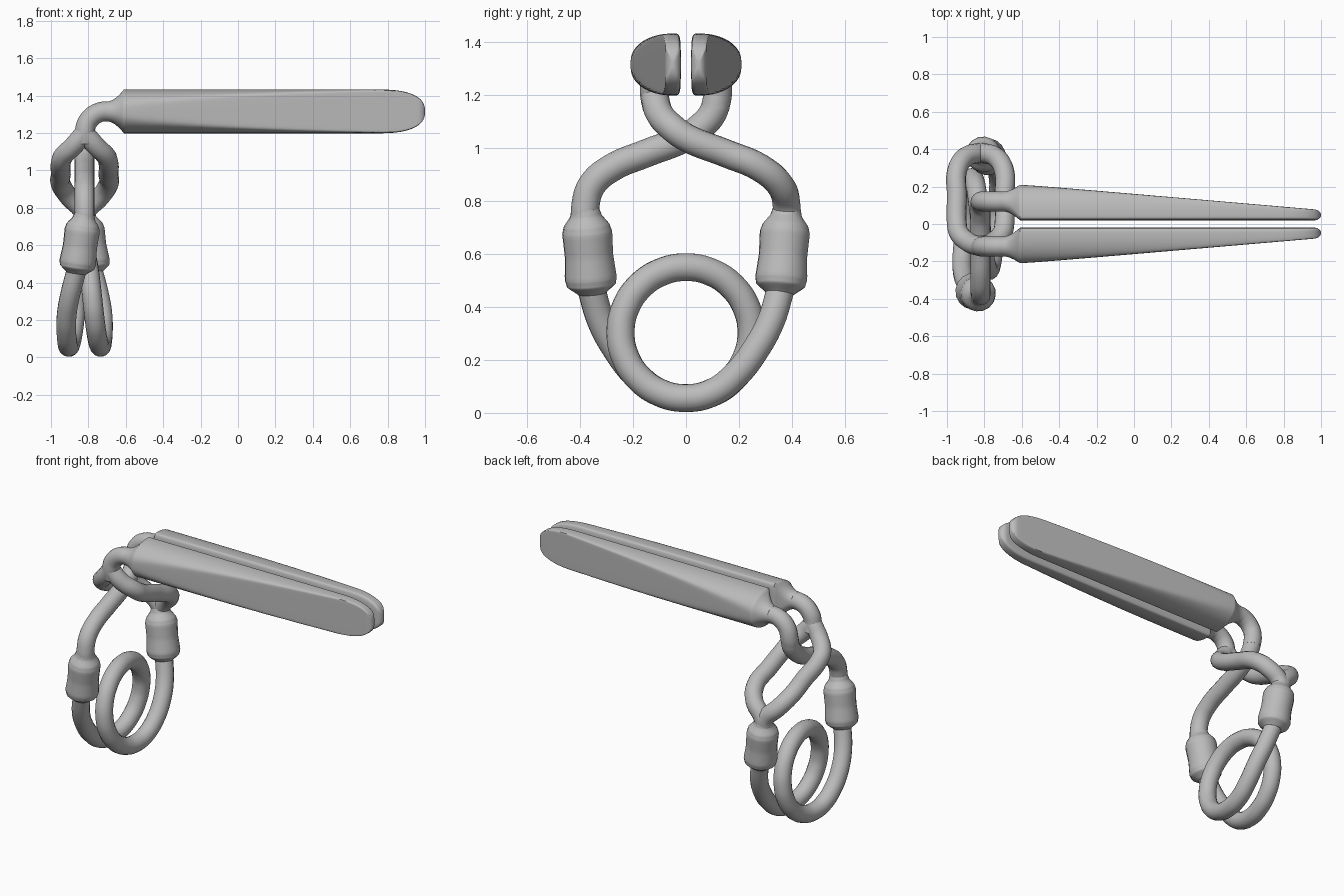
import bpy, bmesh, math

cube = bpy.data.objects.get("Cube")
if cube:
    bpy.data.objects.remove(cube, do_unlink=True)

ROD = 0.053       # rod radius
AXIS = -0.82      # x of the wire frame
STEM_Z = 1.315    # height of the blade centre line

steel = bpy.data.materials.new("satin grey metal")
steel.use_nodes = True
GREY = (0.5, 0.5, 0.5, 1)
steel.diffuse_color = GREY
steel.node_tree.nodes["Principled BSDF"].inputs["Base Color"].default_value = GREY


def finish(obj):
    bpy.ops.object.select_all(action='DESELECT')
    obj.select_set(True)
    bpy.context.view_layer.objects.active = obj
    if obj.type == 'CURVE':
        bpy.ops.object.convert(target='MESH')
        obj = bpy.context.view_layer.objects.active
    bpy.ops.object.shade_smooth_by_angle(angle=math.radians(50))


def tube(name, points, radii=None):
    """Round rod through the points, with an optional radius at each."""
    curve = bpy.data.curves.new(name, 'CURVE')
    curve.dimensions = '3D'
    curve.bevel_depth = 1
    curve.bevel_resolution = 6
    curve.resolution_u = 6
    curve.use_fill_caps = True
    spline = curve.splines.new('BEZIER')
    spline.bezier_points.add(len(points) - 1)
    for i, (bp, co) in enumerate(zip(spline.bezier_points, points)):
        bp.co = co
        bp.radius = radii[i] if radii else ROD
        bp.handle_left_type = bp.handle_right_type = 'AUTO'
    obj = bpy.data.objects.new(name, curve)
    bpy.context.collection.objects.link(obj)
    curve.materials.append(steel)
    finish(obj)


def power(v, e):
    return math.copysign(abs(v) ** e, v)


def blade_section(x, n=64):
    """D-shaped section whose rounded back is planed off towards the tip."""
    blend = min(1, max(0, (x + 0.70) / 0.09)) ** 1.8
    u = max(0, (x - 0.75) / 0.25)
    tall = max(0, 1 - u ** 2.5) ** 0.4
    v = max(0, (x - 0.965) / 0.035)
    thick = math.sqrt(max(0, 1 - v * v))
    cut = 0.213 - 0.086 * (x + 0.6)
    ring = []
    for i in range(n):
        a = math.tau * i / n
        c, s = math.cos(a), math.sin(a)
        e, depth = (0.95, 0.165) if c > 0 else (0.4, 0.03)
        y = 0.05 + depth * power(c, e)
        z = 0.117 * power(s, e)
        d = y - cut
        y -= 0.5 * (d + math.sqrt(d * d + 0.0001))
        y = 0.05 + (y - 0.05) * thick
        ry, rz = 0.12 + ROD * c, ROD * s
        ring.append((x, ry + (y - ry) * blend, STEM_Z + (z * tall - rz) * blend + rz))
    return ring


def blade(name, side):
    xs = [-0.70 + 0.01 * i for i in range(10)] + [-0.60, -0.58, -0.55]
    xs += [-0.5 + 0.1 * i for i in range(13)]
    xs += [0.75 + 0.25 * math.sin(math.pi / 2 * i / 16) for i in range(1, 16)] + [0.9995]
    bm = bmesh.new()
    rings = [[bm.verts.new((x, side * y, z)) for x, y, z in blade_section(x)] for x in xs]
    for a, b in zip(rings, rings[1:]):
        for i in range(len(a)):
            j = (i + 1) % len(a)
            bm.faces.new((a[i], a[j], b[j], b[i]))
    bm.faces.new(rings[0])
    bm.faces.new(rings[-1])
    bmesh.ops.recalc_face_normals(bm, faces=bm.faces)
    mesh = bpy.data.meshes.new(name)
    bm.to_mesh(mesh)
    bm.free()
    mesh.materials.append(steel)
    obj = bpy.data.objects.new(name, mesh)
    bpy.context.collection.objects.link(obj)
    finish(obj)


# Blades, bent stems and collars, one set for each side
bend = [(-0.68, 0.12, STEM_Z), (-0.74, 0.12, 1.31), (-0.80, 0.12, 1.265), (AXIS, 0.12, 1.20)]
for label, s in (("back", 1), ("front", -1)):
    blade(label + "_blade", s)
    stem = [(x, s * y, z) for x, y, z in bend] + [(AXIS, s * 0.11, 1.15)]
    tube(label + "_stem", stem)
    top = (AXIS, s * 0.38, 0.77)
    low = (AXIS + s * 0.045, s * 0.355, 0.45)
    steps = [0, 0.08, 0.2, 0.28, 0.55, 0.82, 0.9, 1]
    radii = [ROD, 0.06, 0.088, 0.095, 0.092, 0.099, 0.093, ROD]
    tube(label + "_collar", [[p + (q - p) * t for p, q in zip(top, low)] for t in steps], radii)

# Crossing arms: (y, z, spread) from the stem down to the opposite collar
arm = [(-0.12, 1.20, 0), (-0.10, 1.13, 0.06), (-0.05, 1.075, 0.115), (0, 1.04, 0.127),
       (0.15, 0.98, 0.127), (0.28, 0.925, 0.127), (0.355, 0.86, 0.085), (0.38, 0.78, 0.01),
       (0.38, 0.72, 0)]
tube("single_arm", [(AXIS, -y, z) for y, z, w in arm])
for label, s in (("left", 1), ("right", -1)):
    tube(label + "_loop_arm", [(AXIS + s * w, y, z) for y, z, w in arm])

# Coil spring: leg, one full turn, and the matching leg turned half round
leg = [(-0.862, -0.358, 0.47), (-0.895, -0.32, 0.345), (-0.915, -0.26, 0.235),
       (-0.918, -0.19, 0.145), (-0.912, -0.10, 0.077)]
R = 0.247
turn = []
for i in range(17):
    a = math.tau * i / 16
    turn.append((-0.905 + 0.17 * i / 16, R * math.sin(a), 0.303 - R * math.cos(a)))
other_leg = [(2 * AXIS - x, -y, z) for x, y, z in reversed(leg)]
tube("coil_spring", leg + turn + other_leg)
